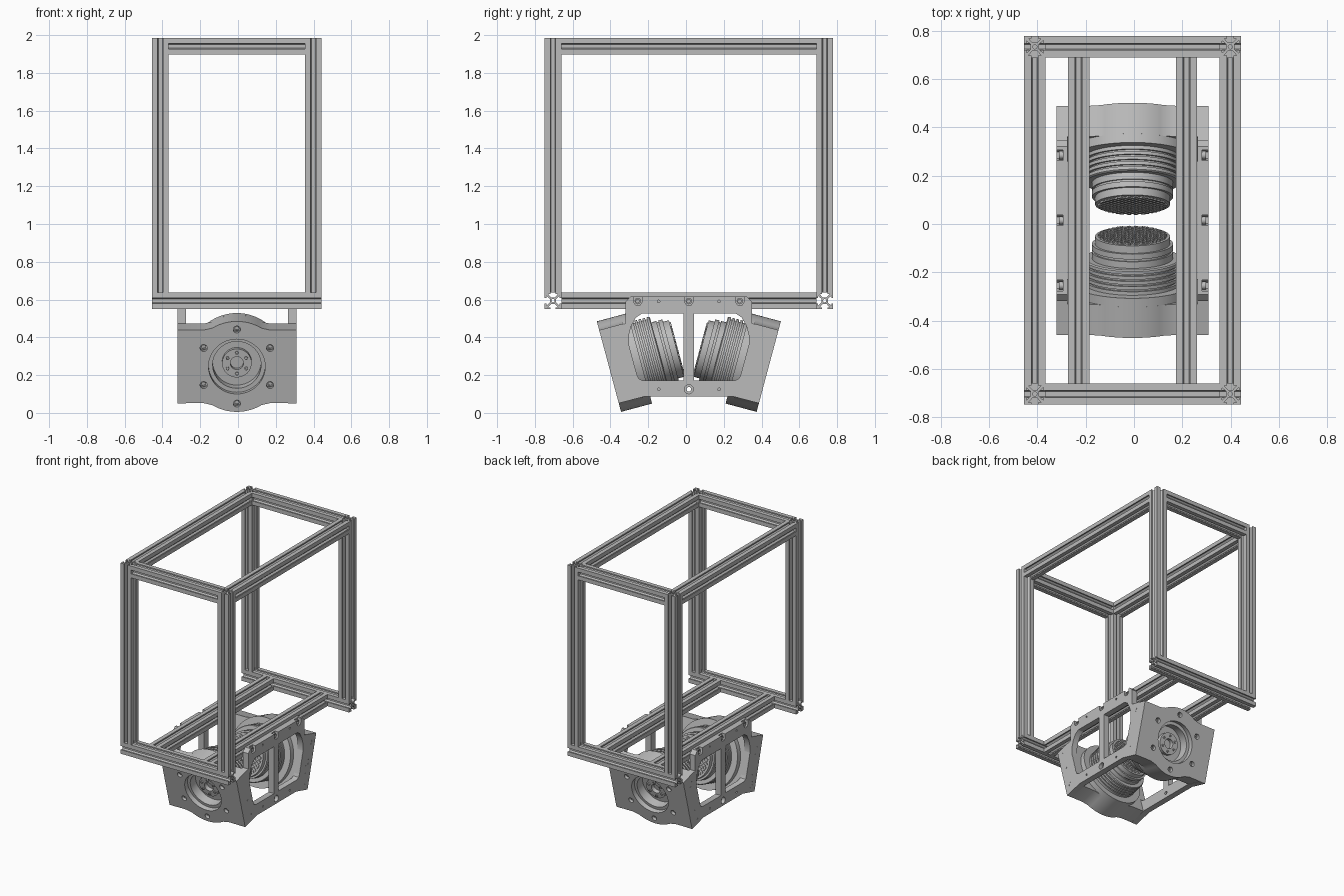
import bpy, bmesh, math
from mathutils import Matrix, Vector

if "Cube" in bpy.data.objects:
    bpy.data.objects.remove(bpy.data.objects["Cube"], do_unlink=True)

X0, Y0 = -0.006, 0.015          # middle of the assembly
TILT = math.radians(15)

grey = bpy.data.materials.new("aluminium_grey")
grey.use_nodes = True
COLOUR = (0.5, 0.5, 0.5, 1)
grey.diffuse_color = COLOUR
next(n for n in grey.node_tree.nodes if n.type == 'BSDF_PRINCIPLED').inputs["Base Color"].default_value = COLOUR


def finish(name, bm, matrix):
    """Turn a bmesh into a placed object, smooth on curved walls."""
    bmesh.ops.remove_doubles(bm, verts=bm.verts, dist=1e-5)
    bmesh.ops.recalc_face_normals(bm, faces=bm.faces)
    for f in bm.faces:
        f.smooth = True
    for e in bm.edges:
        e.smooth = len(e.link_faces) == 2 and e.calc_face_angle(0) < math.radians(30)
    mesh = bpy.data.meshes.new(name)
    bm.to_mesh(mesh)
    bm.free()
    mesh.materials.append(grey)
    ob = bpy.data.objects.new(name, mesh)
    ob.matrix_world = matrix
    bpy.context.collection.objects.link(ob)
    return ob


def extrude(name, loops, z0, z1, matrix):
    """Extrude a flat outline (first loop) with holes (other loops)."""
    curve = bpy.data.curves.new(name + "_outline", 'CURVE')
    curve.dimensions = '2D'
    curve.fill_mode = 'BOTH'
    curve.extrude = (z1 - z0) / 2
    for loop in loops:
        s = curve.splines.new('POLY')
        s.points.add(len(loop) - 1)
        for p, (x, y) in zip(s.points, loop):
            p.co = (x, y, 0, 1)
        s.use_cyclic_u = True
    tmp = bpy.data.objects.new(name + "_outline", curve)
    bpy.context.collection.objects.link(tmp)
    dg = bpy.context.evaluated_depsgraph_get()
    mesh = bpy.data.meshes.new_from_object(tmp.evaluated_get(dg))
    bm = bmesh.new()
    bm.from_mesh(mesh)
    bpy.data.objects.remove(tmp, do_unlink=True)
    bpy.data.curves.remove(curve)
    bpy.data.meshes.remove(mesh)
    bmesh.ops.translate(bm, verts=bm.verts, vec=(0, 0, (z0 + z1) / 2))
    return finish(name, bm, matrix)


def circle(x, y, r, n=24):
    return [(x + r * math.cos(2 * math.pi * i / n), y + r * math.sin(2 * math.pi * i / n)) for i in range(n)]


def lathe(name, profile, matrix, steps=64):
    """Spin (radius, depth) points about local z."""
    bm = bmesh.new()
    vs = [bm.verts.new((r, 0, d)) for r, d in profile]
    es = [bm.edges.new(p) for p in zip(vs, vs[1:])]
    bmesh.ops.spin(bm, geom=vs + es, axis=(0, 0, 1), cent=(0, 0, 0), angle=2 * math.pi, steps=steps)
    return finish(name, bm, matrix)


def bolt(name, x, y, z0, z1, r, matrix):
    """Round bolt head with a socket sunk into its z0 end."""
    mid = z0 + (z1 - z0) * 0.5
    lathe(name, [(0, mid), (r * 0.55, mid), (r * 0.55, z0), (r, z0), (r, z1), (0, z1)],
          matrix @ Matrix.Translation((x, y, 0)), 16)


# ---- slotted beams of the frame
H = 0.0442
S, T, B, C, E = 0.014, 0.009, 0.026, 0.017, 0.010
quarter = [(E, C), (B, H - T), (S, H - T), (S, H), (H, H), (H, S), (H - T, S), (H - T, B), (C, E)]
section = []
for k in range(4):
    for x, y in quarter:
        for _ in range(k):
            x, y = y, -x
        section.append((x, y))
TURN = {'X': Matrix.Rotation(math.pi / 2, 4, 'Y'), 'Y': Matrix.Rotation(math.pi / 2, 4, 'X'), 'Z': Matrix()}


def beam(name, centre, axis, length):
    m = Matrix.Translation(centre) @ TURN[axis]
    extrude(name, [section, circle(0, 0, 0.009, 12)], -length / 2, length / 2, m)


XP, YP = 0.405, 0.719           # post centres
Z_LOW, Z_TOP = 0.594, 1.985
post_foot = Z_LOW + H
for sy, end in ((-1, "front"), (1, "rear")):
    y = Y0 + sy * YP
    beam(end + "_bottom_beam", (X0, y, Z_LOW), 'X', 2 * (XP + H))
    beam(end + "_top_beam", (X0, y, Z_TOP - H), 'X', 2 * (XP - H))
    for sx, side in ((-1, "right"), (1, "left")):
        beam(f"{end}_{side}_post", (X0 + sx * XP, y, (post_foot + Z_TOP) / 2), 'Z', Z_TOP - post_foot)
for sx, side in ((-1, "right"), (1, "left")):
    beam(side + "_top_rail", (X0 + sx * XP, Y0, Z_TOP - H), 'Y', 2 * (YP - H))
    beam(side + "_bottom_rail", (X0 + sx * 0.2235, Y0, Z_LOW), 'Y', 2 * (YP - H))


# ---- side plates, drawn in (y, z) around the middle
def both(points):
    return points + [(-y, z) for y, z in reversed(points)]


foot = [(-0.233, 0.087), (-0.371, 0.051), (-0.474, 0.437), (-0.334, 0.474), (-0.334, 0.59), (-0.307, 0.617)]
window = [(-0.027, 0.172), (-0.245, 0.172), (-0.266, 0.182), (-0.278, 0.21), (-0.318, 0.36), (-0.318, 0.41),
          (-0.305, 0.46), (-0.28, 0.505), (-0.25, 0.525), (-0.027, 0.525)]
windows = [window, [(-y, z) for y, z in window]]
# the outer layer is notched open at the three top bolts
NW = 0.022
notch = lambda c: [(c - NW, 0.617), (c - NW, 0.588), (c - NW * 0.6, 0.572), (c + NW * 0.6, 0.572),
                   (c + NW, 0.588), (c + NW, 0.617)]
outer = both(foot + notch(-0.27) + notch(0)[:3])
inner = both(foot)
edge_bolts = [(s * y, z) for s in (-1, 1) for y, z in ((-0.397, 0.398), (-0.36, 0.26), (-0.323, 0.122))]
pins = [(s * y, z) for s in (-1, 1) for y, z in ((-0.378, 0.333), (-0.338, 0.187), (-0.16, 0.125), (-0.16, 0.59))]
top_bolts = [(-0.27, 0.592), (0, 0.592), (0.27, 0.592)]
for sx, side in ((-1, "right"), (1, "left")):
    # local x -> world y, local y -> world z, local z -> world x
    m = Matrix(((0, 0, 1, X0), (1, 0, 0, Y0), (0, 1, 0, 0), (0, 0, 0, 1)))
    span = lambda a, b: sorted((sx * a, sx * b))
    extrude(side + "_side_plate_core", [inner, circle(0, 0.125, 0.012)] + windows, *span(0.27, 0.288), m)
    extrude(side + "_side_plate_face", [outer, circle(0, 0.125, 0.024)] + windows
            + [circle(y, z, 0.025) for y, z in edge_bolts] + [circle(y, z, 0.007, 12) for y, z in pins],
            *span(0.288, 0.315), m)
    for y, z in edge_bolts + top_bolts:
        bolt(side + "_side_bolt", y, z, sx * 0.304, sx * 0.287, 0.017, m)

# ---- tilted end blocks with their drums
c, s = math.cos(TILT), math.sin(TILT)
R, HW, HH = 0.248, 0.3145, 0.2
a0 = math.asin(HH / R)
arc = [(R * math.cos(a0 + (math.pi - 2 * a0) * i / 16), R * math.sin(a0 + (math.pi - 2 * a0) * i / 16))
       for i in range(17)]
arc[0], arc[-1] = (arc[0][0] + 0.03, HH), (arc[-1][0] - 0.03, HH)   # flared blend into the flat edge
top_edge = [(HW, HH)] + arc + [(-HW, HH)]
block = top_edge + [(-x, -y) for x, y in top_edge]
holes = [(0.203 * math.cos(math.radians(30 + 60 * k)), 0.203 * math.sin(math.radians(30 + 60 * k))) for k in range(6)]
bore = circle(0, 0, 0.15, 64)

drum = [(0, 0.1), (0.035, 0.1), (0.035, 0.07), (0.078, 0.07), (0.078, 0.1), (0.128, 0.1), (0.128, 0.035),
        (0.15, 0.035), (0.15, 0.168), (0.2, 0.168)]
for d in (0.185, 0.207, 0.229, 0.251):                              # ring grooves
    drum += [(0.2, d), (0.189, d), (0.189, d + 0.008), (0.2, d + 0.008)]
drum += [(0.2, 0.272), (0.195, 0.277), (0.168, 0.277), (0.168, 0.305), (0.16, 0.305), (0.16, 0.315),
         (0.168, 0.315), (0.168, 0.338), (0.155, 0.338), (0.155, 0.37), (0, 0.37)]

base = Matrix(((-1, 0, 0, 0), (0, -s, c, -0.423), (0, c, s, 0.245), (0, 0, 0, 1)))
for turn, end in ((0, "front"), (math.pi, "rear")):
    m = Matrix.Translation((X0, Y0, 0)) @ Matrix.Rotation(turn, 4, 'Z') @ base
    extrude(end + "_block_face", [block, bore] + [circle(x, y, 0.019) for x, y in holes], 0, 0.03, m)
    extrude(end + "_block_body", [block, bore], 0.03, 0.132, m)
    extrude(end + "_block_collar", [circle(0, 0, R, 64), bore], 0.132, 0.17, m)
    lathe(end + "_drum", drum, m)
    for x, y in holes:
        bolt(end + "_block_bolt", x, y, 0.016, 0.031, 0.013, m)
        bolt(end + "_hub_bolt", x * 0.28, y * 0.28, 0.062, 0.071, 0.009, m)
    # crossed bars on the inner end of the drum
    bm = bmesh.new()
    for angle in (math.pi / 4, -math.pi / 4):
        for k in range(-6, 7):
            off = k * 0.021
            half = math.sqrt(0.14 ** 2 - off ** 2)
            place = (Matrix.Rotation(angle, 4, 'Z') @ Matrix.Translation((0, off, 0.373))
                     @ Matrix.Diagonal((2 * half, 0.008, 0.008, 1)))
            bmesh.ops.create_cube(bm, size=1, matrix=place)
    finish(end + "_drum_grille", bm, m)
